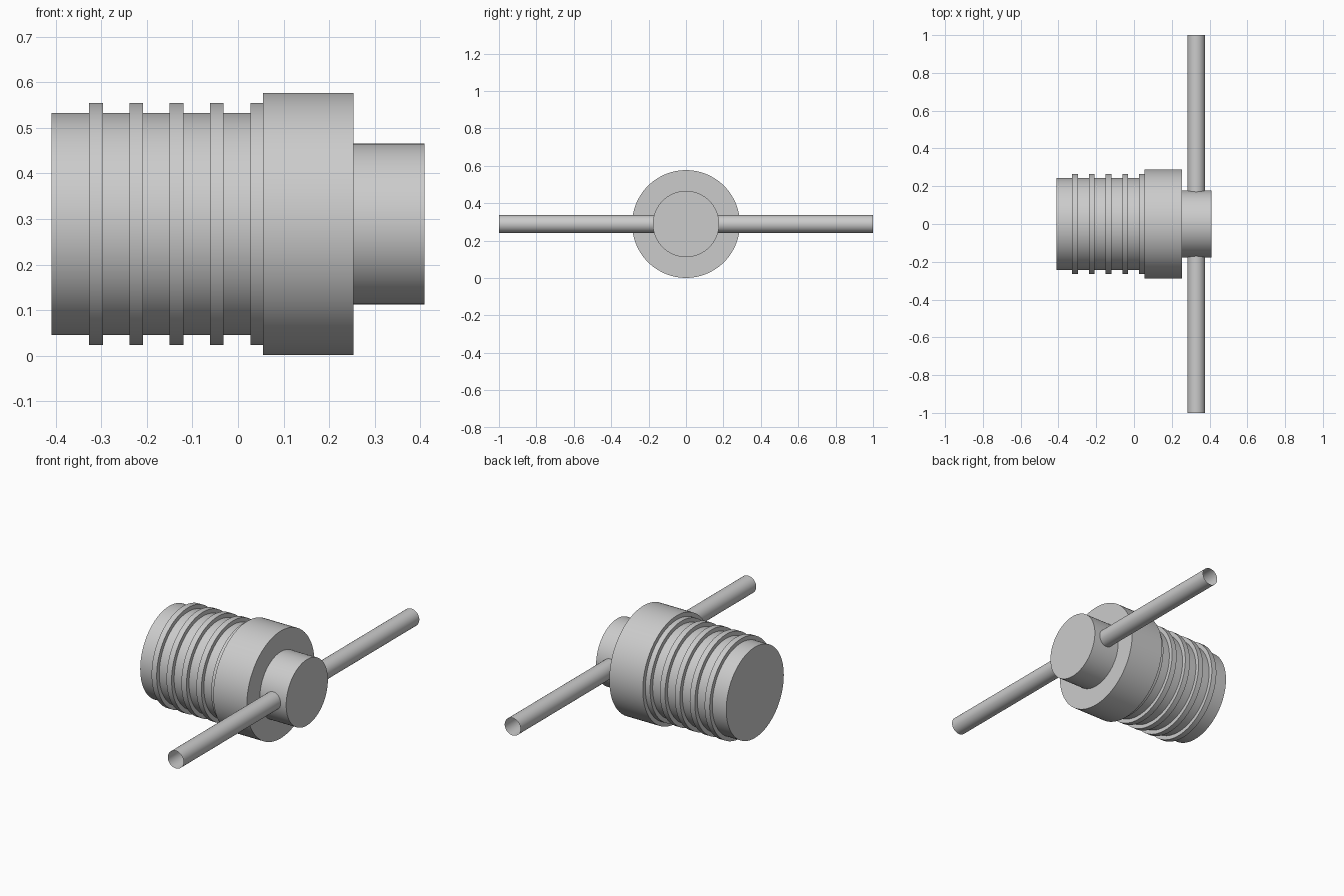
import bpy
import bmesh
from math import cos, sin, tau, radians

old = bpy.data.objects.get("Cube")
if old:
    bpy.data.objects.remove(old, do_unlink=True)

AXIS_Z = 0.289
SIDES = 96

grey = bpy.data.materials.new("plain grey")
grey.use_nodes = True
GREY = (0.6, 0.6, 0.6, 1)
grey.diffuse_color = GREY
grey.node_tree.nodes["Principled BSDF"].inputs["Base Color"].default_value = GREY


def lathe(name, profile, along, centre, sides, capped):
    """Revolve (position, radius) points around the x or y axis."""
    bm = bmesh.new()
    loops = []
    for pos, r in profile:
        loop = []
        for i in range(sides):
            a, b = r * cos(tau * i / sides), r * sin(tau * i / sides)
            loop.append(bm.verts.new((pos, a, b) if along == "x" else (b, pos, a)))
        loops.append(loop)
    for lo, hi in zip(loops, loops[1:]):
        for i in range(sides):
            j = (i + 1) % sides
            bm.faces.new((lo[i], hi[i], hi[j], lo[j]))
    if capped:
        bm.faces.new(loops[0])
        bm.faces.new(loops[-1])
    bmesh.ops.recalc_face_normals(bm, faces=bm.faces)
    mesh = bpy.data.meshes.new(name)
    bm.to_mesh(mesh)
    bm.free()
    mesh.materials.append(grey)
    obj = bpy.data.objects.new(name, mesh)
    obj.location = centre
    bpy.context.collection.objects.link(obj)
    bpy.ops.object.select_all(action="DESELECT")
    obj.select_set(True)
    bpy.context.view_layer.objects.active = obj
    bpy.ops.object.shade_smooth_by_angle(angle=radians(30))
    return obj


# Ribbed plug with a wide collar and a narrow knob
BODY_R, RIB_R, COLLAR_R, KNOB_R = 0.244, 0.266, 0.288, 0.177
profile = [(-0.41, BODY_R)]
for i in range(5):
    start = -0.327 + i * 0.0885
    end = start + 0.03 if i < 4 else 0.055
    profile += [(start, BODY_R), (start, RIB_R), (end, RIB_R)]
    if i < 4:
        profile.append((end, BODY_R))
profile += [(0.055, COLLAR_R), (0.254, COLLAR_R),
            (0.254, KNOB_R), (0.41, KNOB_R)]
lathe("ribbed_plug", profile, "x", (0, 0, AXIS_Z), SIDES, True)

# Open-ended cross bar through the knob
lathe("cross_bar", [(-1, 0.047), (1, 0.047)], "y", (0.33, 0, AXIS_Z), 48, False)
